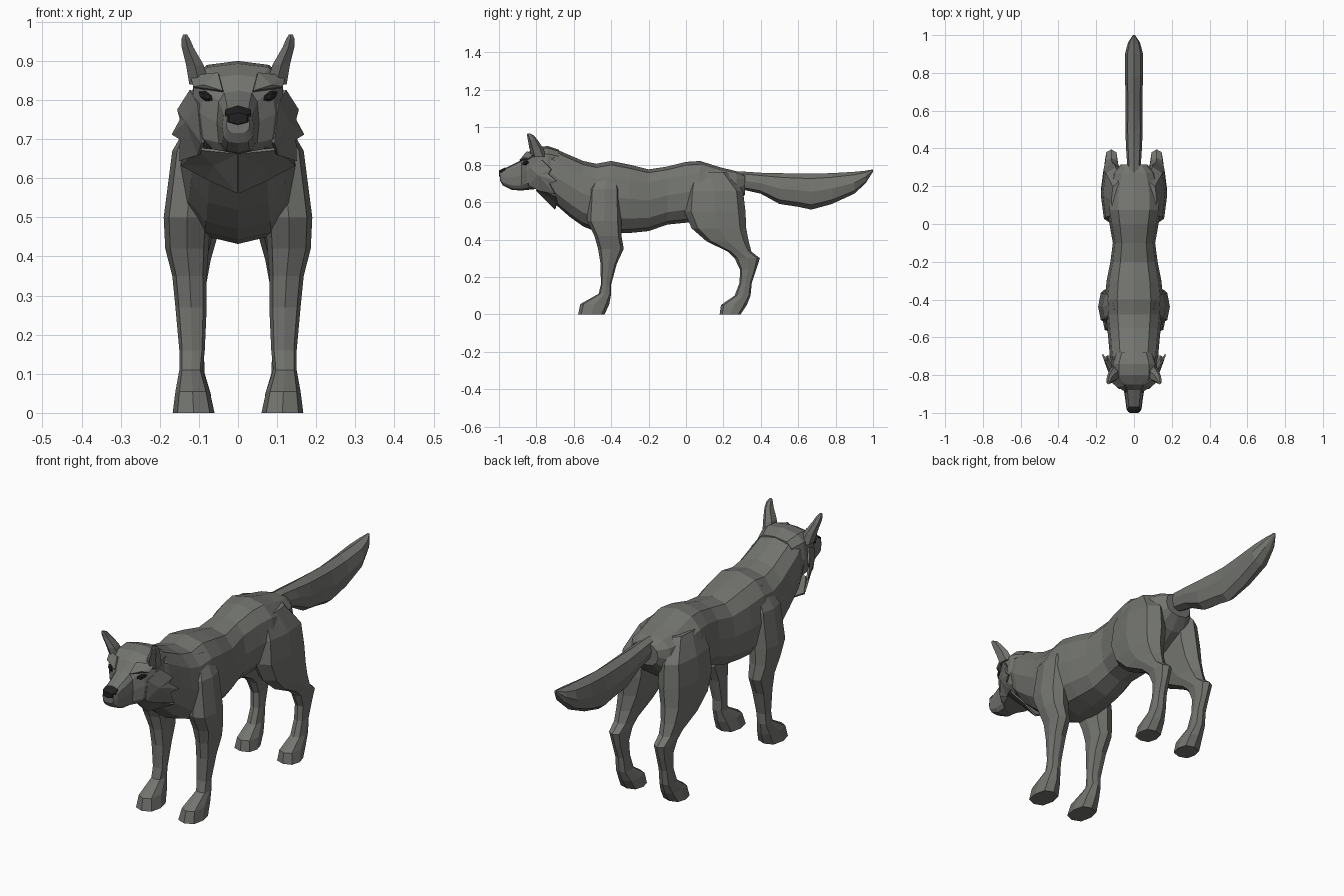
import bpy, bmesh, math
from mathutils import Vector


def material(name, rgb):
    m = bpy.data.materials.new(name)
    m.diffuse_color = (*rgb, 1)
    return m


FUR = material("fur", (0.17, 0.175, 0.16))
DARK = material("dark", (0.015, 0.015, 0.015))


def finish(bm, name, mat, mirror):
    bmesh.ops.recalc_face_normals(bm, faces=bm.faces)
    me = bpy.data.meshes.new(name)
    bm.to_mesh(me)
    bm.free()
    me.materials.append(mat)
    ob = bpy.data.objects.new(name, me)
    bpy.context.collection.objects.link(ob)
    if mirror:
        ob.modifiers.new("Mirror", 'MIRROR').use_mirror_merge = False
    return ob


def loft(name, rings, n=8, p=0.8, axis='z', mat=FUR, mirror=False):
    """Skin rounded rings (s, a0, a1, x0, x1) stacked along y or z."""
    bm = bmesh.new()
    loops = []
    for s, a0, a1, x0, x1 in rings:
        loop = []
        for i in range(n):
            t = 2 * math.pi * i / n
            c, d = (math.copysign(abs(f) ** p if abs(f) > 1e-6 else 0, f)
                    for f in (math.sin(t), math.cos(t)))
            x = (x0 + x1) / 2 + c * (x1 - x0) / 2
            a = (a0 + a1) / 2 + d * (a1 - a0) / 2
            loop.append(bm.verts.new((x, s, a) if axis == 'y' else (x, a, s)))
        loops.append(loop)
    for l0, l1 in zip(loops, loops[1:]):
        for i in range(n):
            j = (i + 1) % n
            bm.faces.new((l0[i], l0[j], l1[j], l1[i]))
    bm.faces.new(loops[0])
    bm.faces.new(loops[-1])
    return finish(bm, name, mat, mirror)


def spine(rows):
    """Rows (y, top, bottom, half width) to symmetric rings."""
    return [(y, lo, hi, -w, w) for y, hi, lo, w in rows]


def fan(name, center, rim, thick=0.008):
    """Thin mirrored tuft: triangles from a centre point to a rim."""
    bm = bmesh.new()
    c = bm.verts.new(center)
    vs = [bm.verts.new(v) for v in rim]
    for i in range(len(vs)):
        bm.faces.new((c, vs[i], vs[(i + 1) % len(vs)]))
    ob = finish(bm, name, FUR, True)
    so = ob.modifiers.new("Solidify", 'SOLIDIFY')
    so.thickness, so.offset = thick, 0
    return ob


# Neck, chest, belly and rump
loft("torso", spine([
    (-.77, .895, .68, .11), (-.70, .885, .59, .128), (-.62, .85, .52, .135),
    (-.55, .82, .47, .142), (-.48, .805, .442, .15), (-.40, .82, .432, .155),
    (-.30, .80, .435, .145), (-.20, .775, .445, .125), (-.10, .79, .48, .112),
    (0, .815, .49, .13), (.075, .82, .50, .145), (.18, .787, .52, .14),
    (.27, .765, .58, .11), (.315, .745, .64, .07)]), n=12, p=0.8, axis='y')

# Skull and muzzle
loft("head", spine([
    (-.995, .765, .715, .030), (-.98, .775, .69, .040), (-.93, .80, .665, .046),
    (-.88, .825, .662, .054), (-.85, .865, .665, .095), (-.80, .893, .67, .12),
    (-.74, .90, .66, .122), (-.68, .88, .68, .10)]), n=12, p=0.62, axis='y')

loft("nose", spine([
    (-1.0, .768, .738, .026), (-.985, .777, .733, .038),
    (-.965, .786, .745, .036)]), n=6, p=0.8, axis='y', mat=DARK)

# Bushy tail
loft("tail", spine([
    (.24, .765, .69, .035), (.31, .763, .665, .036), (.40, .757, .645, .042),
    (.50, .755, .59, .046), (.60, .752, .575, .044), (.67, .752, .56, .044),
    (.78, .755, .59, .048), (.90, .762, .645, .048), (.96, .768, .70, .032),
    (1.0, .775, .763, .006)]), n=8, p=0.9, axis='y')

# Legs: height, front y, back y, inner x, outer x
loft("front_leg", [
    (.77, -.46, -.38, .06, .11), (.67, -.52, -.35, .06, .168),
    (.50, -.53, -.345, .07, .19), (.42, -.49, -.345, .075, .186),
    (.35, -.47, -.333, .08, .168), (.27, -.457, -.37, .08, .16),
    (.16, -.455, -.40, .085, .15), (.11, -.467, -.40, .09, .15),
    (.055, -.565, -.41, .072, .16), (0, -.577, -.435, .06, .167)],
    p=0.75, mirror=True)

loft("hind_leg", [
    (.76, .03, .22, .05, .12), (.66, .0, .305, .03, .165),
    (.55, -.01, .318, .03, .176), (.46, .03, .322, .05, .176),
    (.39, .11, .335, .07, .168), (.335, .225, .35, .08, .16),
    (.30, .26, .395, .085, .155), (.24, .288, .376, .09, .147),
    (.17, .287, .352, .088, .145), (.10, .26, .345, .085, .148),
    (.05, .187, .325, .07, .157), (0, .18, .292, .063, .166)],
    p=0.75, mirror=True)

# Pointed ears
loft("ear", [
    (.84, -.825, -.745, .07, .128), (.89, -.838, -.765, .085, .136),
    (.935, -.846, -.795, .112, .146), (.957, -.85, -.815, .122, .146),
    (.967, -.848, -.835, .129, .141)], n=6, p=0.9, mirror=True)

# Jagged cheek fur and throat bib
fan("cheek_ruff", (.13, -.79, .745), [
    (.10, -.84, .79), (.12, -.77, .825), (.152, -.72, .775), (.145, -.735, .75),
    (.166, -.69, .712), (.145, -.73, .70), (.147, -.70, .645), (.10, -.78, .66),
    (.09, -.84, .69)])
fan("throat_ruff", (.06, -.745, .635), [
    (0, -.80, .665), (.10, -.78, .675), (.145, -.70, .635), (.08, -.69, .60),
    (0, -.70, .563)])

# Slanted brows
fan("brow", (.085, -.862, .838), [
    (.038, -.888, .822), (.112, -.84, .832), (.12, -.805, .86), (.05, -.85, .868)])

# Eyes
bm = bmesh.new()
bmesh.ops.create_icosphere(bm, subdivisions=1, radius=1)
for v in bm.verts:
    x, y, z = v.co
    v.co = Vector((.083 + .020 * x, -.858 + .014 * y + .012 * x, .81 + .013 * z + .006 * x))
finish(bm, "eye", DARK, True)
